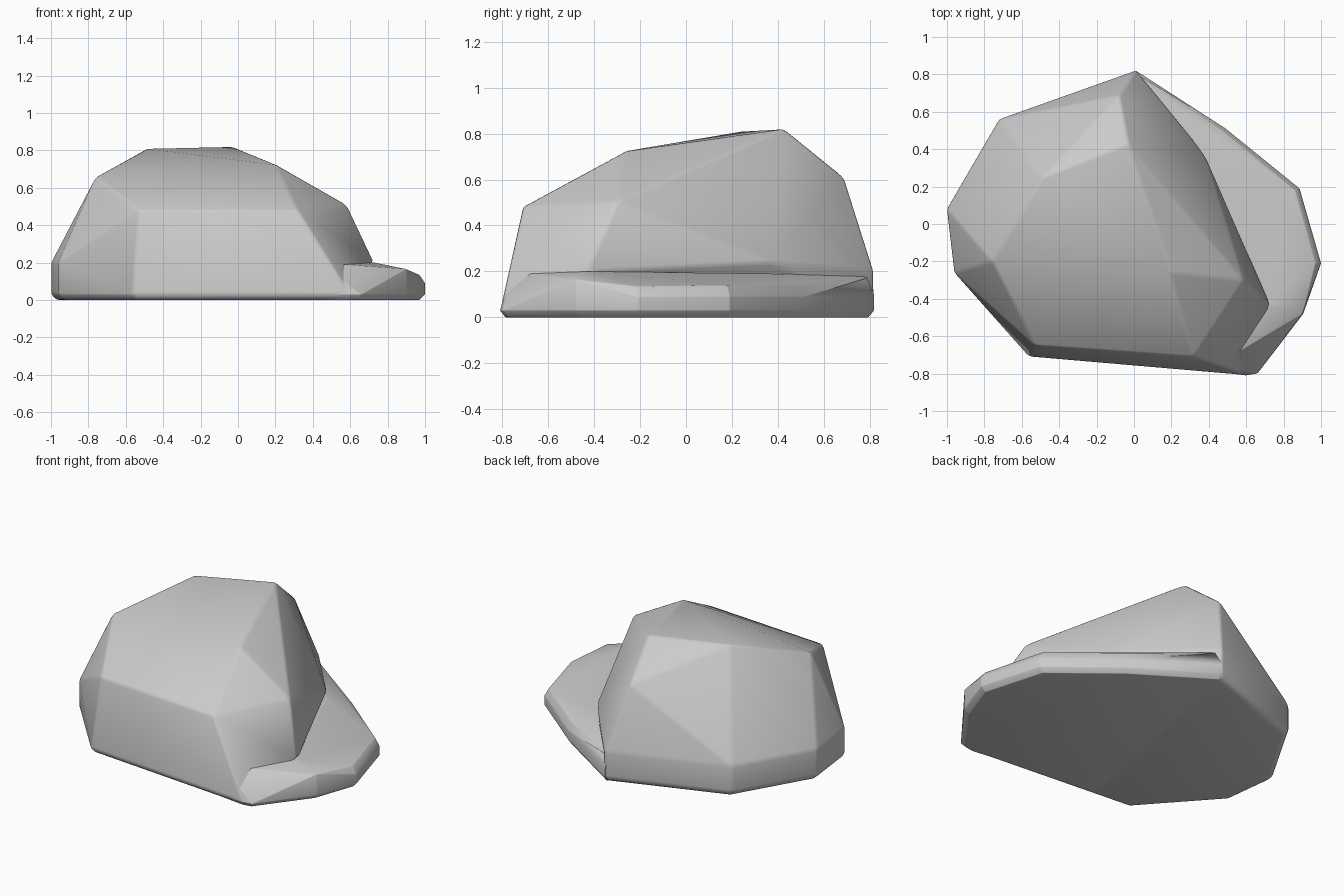
import bpy
import bmesh
import math

default_cube = bpy.data.objects.get("Cube")
if default_cube:
    bpy.data.objects.remove(default_cube, do_unlink=True)

stone = bpy.data.materials.new("stone_grey")
stone.use_nodes = True
grey = (0.6, 0.6, 0.6, 1)
stone.diffuse_color = grey
stone.node_tree.nodes["Principled BSDF"].inputs["Base Color"].default_value = grey


def chiselled_block(name, points, bevel):
    """Convex stone through the corner points, with softly worn edges."""
    bm = bmesh.new()
    for p in points:
        bm.verts.new(p)
    hull = bmesh.ops.convex_hull(bm, input=bm.verts)
    loose = [v for v in bm.verts if not v.link_faces]
    bmesh.ops.delete(bm, geom=loose, context='VERTS')
    bmesh.ops.dissolve_limit(bm, angle_limit=math.radians(4),
                             verts=bm.verts, edges=bm.edges)
    bmesh.ops.recalc_face_normals(bm, faces=bm.faces)
    mesh = bpy.data.meshes.new(name)
    bm.to_mesh(mesh)
    bm.free()
    mesh.materials.append(stone)
    obj = bpy.data.objects.new(name, mesh)
    bpy.context.collection.objects.link(obj)
    bpy.ops.object.select_all(action='DESELECT')
    obj.select_set(True)
    bpy.context.view_layer.objects.active = obj
    bpy.ops.object.shade_smooth()
    worn = obj.modifiers.new("worn_edges", 'BEVEL')
    worn.width = bevel
    worn.segments = 2
    worn.limit_method = 'ANGLE'
    worn.angle_limit = math.radians(12)
    return obj


def foot(outline, low, inset=0.97):
    """Outline near the ground plus a slightly smaller copy on it."""
    return ([(x, y, low) for x, y in outline]
            + [(x * inset, y * inset, 0) for x, y in outline])


# Main boulder: crown, right wall, shoulder ring and foot
crown = [(-.53, -.65, .48), (.32, -.71, .48), (.2, -.26, .725),
         (-.03, .43, .82), (-.49, .25, .81), (-.76, -.2, .66)]
right_wall = [(-.08, .69, .61), (.585, -.3, .505), (.73, -.43, .2),
              (.38, .37, .24), (.43, -.76, .2)]
rear_outline = [(.01, .82), (-.72, .56), (-1, .08), (-.96, -.26)]
shoulder = [(x, y, .2) for x, y in rear_outline]
boulder_foot = foot(rear_outline + [(-.56, -.71), (.6, -.81)], .03)
chiselled_block("boulder", crown + right_wall + shoulder + boulder_foot, .015)

# Low ledge spreading from the right wall
ledge_top = [(.43, -.76, .2), (.73, -.43, .2), (.38, .37, .19), (0, .81, .18),
             (.9, -.48, .165), (.97, -.21, .135), (.86, .18, .14), (.47, .5, .14)]
ledge_rim = [(.01, .82), (.49, .51), (.885, .19), (1, -.21), (.905, -.48)]
ledge_edge = [(x, y, .09) for x, y in ledge_rim]
ledge_foot = foot(ledge_rim + [(.66, -.8), (.6, -.81), (-.3, -.7)], .03)
chiselled_block("ledge", ledge_top + ledge_edge + ledge_foot, .012)
